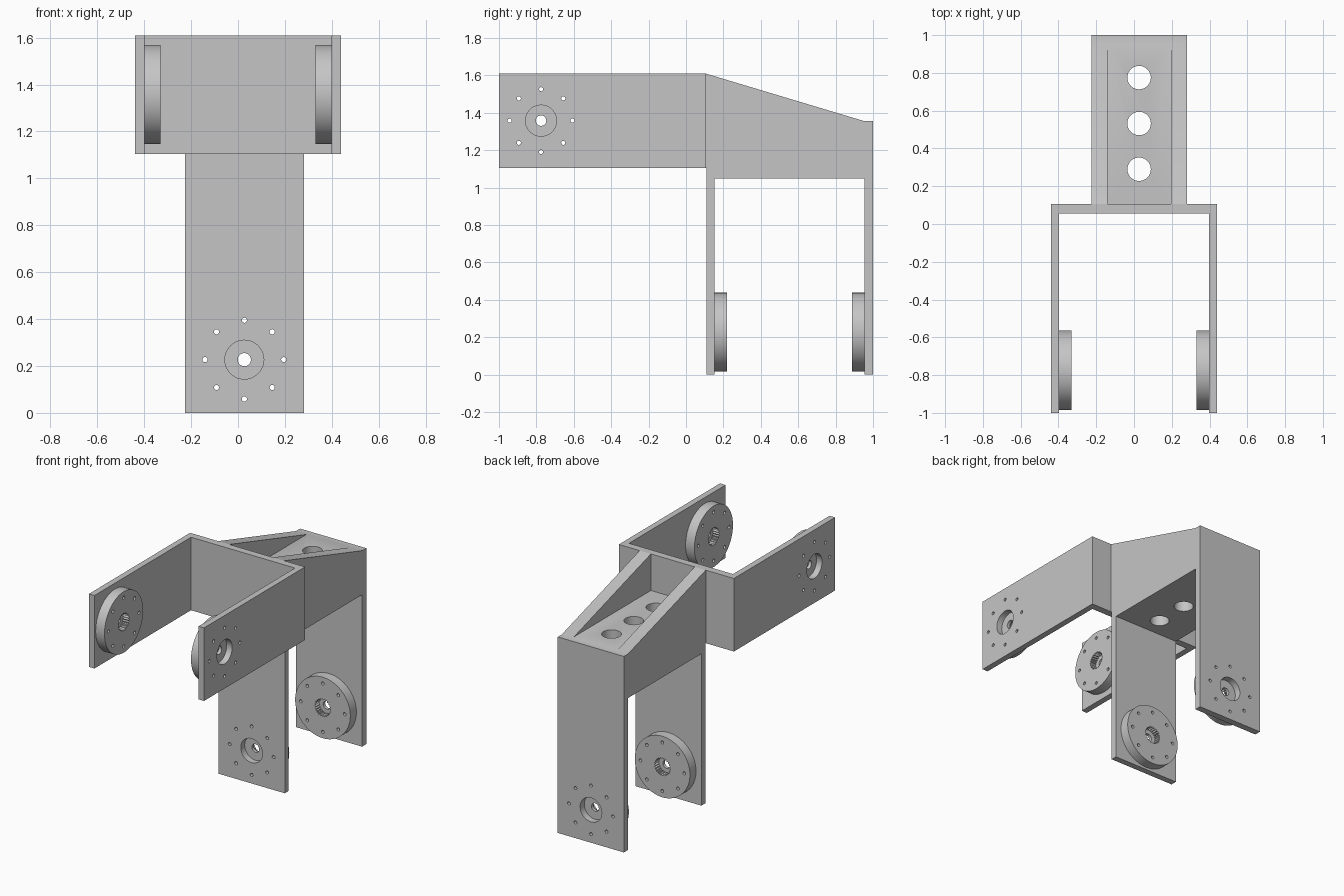
import bpy, bmesh, math
from mathutils import Matrix, Vector

if "Cube" in bpy.data.objects:
    bpy.data.objects.remove(bpy.data.objects["Cube"])

grey = bpy.data.materials.new("bracket_grey")
grey.diffuse_color = (0.56, 0.56, 0.56, 1)
grey.use_nodes = True
grey.node_tree.nodes["Principled BSDF"].inputs["Base Color"].default_value = grey.diffuse_color


def make(name, bm):
    bmesh.ops.recalc_face_normals(bm, faces=bm.faces)
    mesh = bpy.data.meshes.new(name)
    bm.to_mesh(mesh)
    bm.free()
    mesh.materials.append(grey)
    ob = bpy.data.objects.new(name, mesh)
    bpy.context.collection.objects.link(ob)
    return ob


def add_prism(bm, points, vec):
    """Extrude a closed outline along a vector."""
    face = bm.faces.new([bm.verts.new(p) for p in points])
    ext = bmesh.ops.extrude_face_region(bm, geom=[face])
    verts = [v for v in ext["geom"] if isinstance(v, bmesh.types.BMVert)]
    bmesh.ops.translate(bm, vec=vec, verts=verts)


def prism(name, points, vec):
    bm = bmesh.new()
    add_prism(bm, points, Vector(vec))
    return make(name, bm)


def circle(r, n, z, cx=0, cy=0, r2=None):
    """Circle outline, or a toothed one when r2 is given."""
    out = []
    for i in range(n):
        a = 2 * math.pi * i / n
        rr = r2 if r2 and i % 2 else r
        out.append((cx + rr * math.cos(a), cy + rr * math.sin(a), z))
    return out


def rod(r, n, z0, z1, r2=None):
    return prism("cutter", circle(r, n, z0, r2=r2), (0, 0, z1 - z0))


def screw_ring(z0, z1):
    """Eight small screw holes around the hub axis."""
    bm = bmesh.new()
    for i in range(8):
        a = i * math.pi / 4
        pts = circle(0.011, 16, z0, 0.168 * math.cos(a), 0.168 * math.sin(a))
        add_prism(bm, pts, Vector((0, 0, z1 - z0)))
    return make("cutter", bm)


def cut(ob, cutter, matrix=Matrix()):
    cutter.data.transform(matrix)
    cutter.hide_render = True
    mod = ob.modifiers.new("cut", 'BOOLEAN')
    mod.operation = 'DIFFERENCE'
    mod.solver = 'EXACT'
    mod.object = cutter
    bpy.context.view_layer.update()
    deps = bpy.context.evaluated_depsgraph_get()
    mesh = bpy.data.meshes.new_from_object(ob.evaluated_get(deps))
    ob.modifiers.clear()
    ob.data = mesh
    bpy.data.objects.remove(cutter)


def smooth(ob):
    bpy.ops.object.select_all(action='DESELECT')
    ob.select_set(True)
    bpy.context.view_layer.objects.active = ob
    bpy.ops.object.shade_smooth_by_angle(angle=math.radians(30))


# hub axes: upper pair runs along x, lower pair along y
X_AXIS = Matrix.Rotation(math.pi / 2, 4, 'Y')
Y_AXIS = Matrix.Rotation(-math.pi / 2, 4, 'X')
upper_hub = Matrix.Translation((0, -0.775, 1.358))
lower_hub = Matrix.Translation((0.027, 0, 0.227))

# upper fork: U outline seen from above
fork = prism("upper_fork", [(x, y, 1.105) for x, y in (
    (-0.44, -1), (-0.398, -1), (-0.398, 0.055), (0.398, 0.055),
    (0.398, -1), (0.44, -1), (0.44, 0.105), (-0.44, 0.105))], (0, 0, 0.505))
for tool in (rod(0.083, 48, -2, 2), screw_ring(-2, 2)):
    cut(fork, tool, upper_hub @ X_AXIS)

# lower bracket: two legs with a wedge-topped block
legs = prism("leg_bracket", [(-0.225, y, z) for y, z in (
    (0.11, 0), (0.153, 0), (0.153, 1.05), (0.954, 1.05), (0.954, 0), (1, 0),
    (1, 1.355), (0.955, 1.355), (0.105, 1.61), (0.105, 1.105), (0.11, 1.105))],
    (0.506, 0, 0))
for tool in (rod(0.083, 48, -2, 2), screw_ring(-2, 2)):
    cut(legs, tool, lower_hub @ Y_AXIS)

# pocket between the two sloped ribs, and three holes through its floor
cut(legs, prism("cutter", [(-0.14, 0, 1.357), (0.195, 0, 1.357),
                           (0.195, 1.2, 1.357), (-0.14, 1.2, 1.357)], (0, 0, 1)))
for y in (0.29, 0.532, 0.775):
    cut(legs, rod(0.062, 48, 0.9, 1.8), Matrix.Translation((0.027, y, 0)))

# hub disc: bore, toothed socket on the inner face, screw holes
disc = rod(0.211, 96, 0, 0.067)
disc.name = "hub_disc"
for tool in (rod(0.028, 32, -1, 1), rod(0.062, 48, 0.022, 1, r2=0.054),
             screw_ring(-1, 1)):
    cut(disc, tool)

# place one disc on the inside of each arm and leg
places = {
    "left_arm_disc": upper_hub @ Matrix.Translation((-0.398, 0, 0)) @ X_AXIS,
    "right_arm_disc": upper_hub @ Matrix.Translation((0.398, 0, 0)) @ X_AXIS.inverted(),
    "front_leg_disc": lower_hub @ Matrix.Translation((0, 0.153, 0)) @ Y_AXIS,
    "rear_leg_disc": lower_hub @ Matrix.Translation((0, 0.954, 0)) @ Y_AXIS.inverted(),
}
for name, matrix in places.items():
    ob = bpy.data.objects.new(name, disc.data.copy())
    ob.data.transform(matrix)
    bpy.context.collection.objects.link(ob)
    smooth(ob)
bpy.data.objects.remove(disc)
smooth(fork)
smooth(legs)
